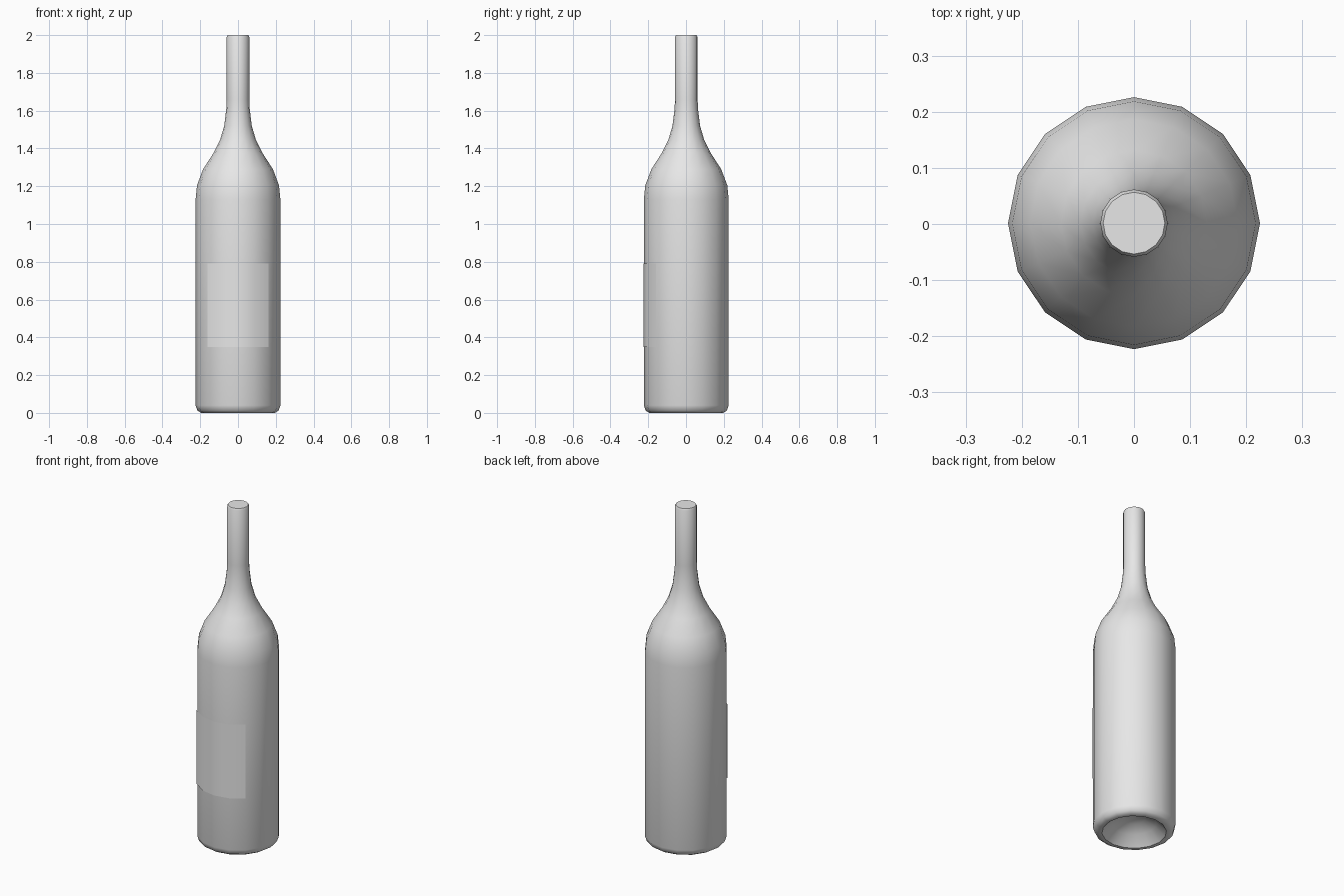
import bpy, bmesh
from math import cos, sin, pi

if "Cube" in bpy.data.objects:
    bpy.data.objects.remove(bpy.data.objects["Cube"])

SIDES = 16
Y_SHIFT = 0.0015

grey = bpy.data.materials.new("light grey")
grey.use_nodes = True
grey.diffuse_color = (0.8, 0.8, 0.8, 1)
grey.node_tree.nodes["Principled BSDF"].inputs["Base Color"].default_value = (0.8, 0.8, 0.8, 1)


def arc(bm, radius, z, steps):
    """Points on a horizontal circle at the given side numbers."""
    return [bm.verts.new((radius * cos(2 * pi * i / SIDES),
                          radius * sin(2 * pi * i / SIDES) + Y_SHIFT, z)) for i in steps]


def finish(bm, name):
    for face in bm.faces:
        face.smooth = True
    mesh = bpy.data.meshes.new(name)
    bm.to_mesh(mesh)
    bm.free()
    mesh.materials.append(grey)
    obj = bpy.data.objects.new(name, mesh)
    bpy.context.collection.objects.link(obj)
    return obj


# Bottle: lathed from the hollow base up to the closed mouth
hollow = [(0.06, 0.085), (0.12, 0.055), (0.175, 0)]
wall = [(0.195, 0), (0.215, 0.012), (0.2245, 0.04), (0.2245, 1.13),
        (0.217, 1.205), (0.185, 1.29), (0.13, 1.375), (0.095, 1.445),
        (0.073, 1.52), (0.062, 1.61), (0.06, 1.66), (0.06, 1.99), (0.055, 2)]
bm = bmesh.new()
rings = [arc(bm, r, z, range(SIDES)) for r, z in hollow + wall]
for low, high in zip(rings, rings[1:]):
    for i in range(SIDES):
        j = (i + 1) % SIDES
        bm.faces.new((low[i], low[j], high[j], high[i]))

# Centre of the hollow and flat cap on the mouth
peak = bm.verts.new((0, Y_SHIFT, 0.095))
for i in range(SIDES):
    bm.faces.new((peak, rings[0][(i + 1) % SIDES], rings[0][i]))
bm.faces.new(rings[-1])
bmesh.ops.recalc_face_normals(bm, faces=bm.faces)

# Crisp edges around the mouth and the base hollow
for ring in (rings[-1], rings[len(hollow) - 1]):
    for i in range(SIDES):
        bm.edges.get((ring[i], ring[(i + 1) % SIDES])).smooth = False
finish(bm, "bottle")

# Label: thin curved sheet over the four front sides
bm = bmesh.new()
steps = range(10, 15)
low, high = (arc(bm, 0.2275, z, steps) for z in (0.35, 0.79))
for i in range(len(low) - 1):
    bm.faces.new((low[i], low[i + 1], high[i + 1], high[i]))
finish(bm, "label")
